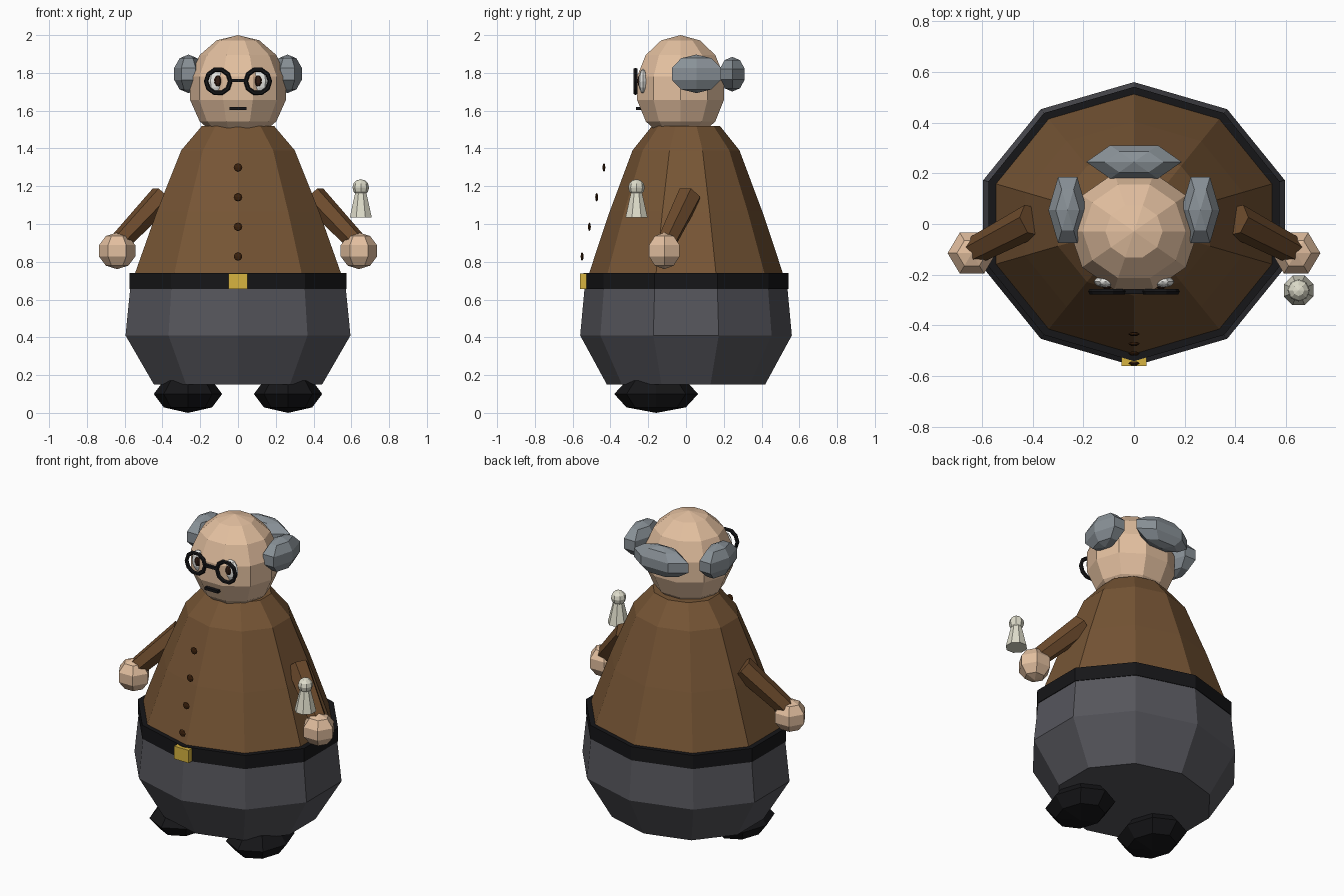
import bpy, bmesh
from math import sin, cos, pi
from mathutils import Vector, Matrix

if "Cube" in bpy.data.objects:
    bpy.data.objects.remove(bpy.data.objects["Cube"])


def material(name, r, g, b):
    m = bpy.data.materials.new(name)
    m.diffuse_color = [(c / 255) ** 2.2 for c in (r, g, b)] + [1]
    m.use_nodes = True
    m.node_tree.nodes["Principled BSDF"].inputs["Base Color"].default_value = m.diffuse_color
    return m


SKIN = material("skin", 226, 190, 158)
BROWN = material("brown_cloth", 118, 86, 56)
SLEEVE = material("sleeve_cloth", 108, 76, 48)
GREY = material("trouser_cloth", 86, 86, 92)
BLACK = material("black", 28, 28, 30)
GOLD = material("gold", 214, 178, 66)
HAIR = material("grey_hair", 136, 144, 150)
WHITE = material("white", 232, 232, 228)
PUPIL = material("pupil", 52, 34, 26)
IVORY = material("ivory", 222, 220, 202)
BUTTON = material("button", 62, 38, 20)


def finish(bm, name, mat, matrix):
    bmesh.ops.remove_doubles(bm, verts=bm.verts, dist=1e-5)
    bmesh.ops.recalc_face_normals(bm, faces=bm.faces)
    bm.transform(matrix)
    me = bpy.data.meshes.new(name)
    bm.to_mesh(me)
    bm.free()
    me.materials.append(mat)
    ob = bpy.data.objects.new(name, me)
    bpy.context.collection.objects.link(ob)
    return ob


def lathe(name, mat, profile, segs, loc=(0, 0, 0), scale=(1, 1, 1), phase=0.0, rot=None):
    """Revolve (radius, z) points about z with flat facets and closed ends."""
    bm = bmesh.new()
    rings = [[bm.verts.new((r * cos(phase + 2 * pi * i / segs), r * sin(phase + 2 * pi * i / segs), z))
              for i in range(segs)] for r, z in profile]
    for a, b in zip(rings, rings[1:]):
        for i in range(segs):
            j = (i + 1) % segs
            bm.faces.new((a[i], a[j], b[j], b[i]))
    for (r, z), ring in ((profile[0], rings[0]), (profile[-1], rings[-1])):
        if r > 0:
            bm.faces.new(ring)
    m = Matrix.Translation(loc) @ (rot or Matrix()) @ Matrix.Diagonal((*scale, 1))
    return finish(bm, name, mat, m)


def ball(name, mat, loc, radii, segs, rings):
    prof = [(0, -1)] + [(sin(pi * k / rings), -cos(pi * k / rings)) for k in range(1, rings)] + [(0, 1)]
    return lathe(name, mat, prof, segs, loc, radii)


def box(name, mat, loc, size):
    bm = bmesh.new()
    bmesh.ops.create_cube(bm, size=1)
    return finish(bm, name, mat, Matrix.Translation(loc) @ Matrix.Diagonal((*size, 1)))


# Body: ten-sided trousers, belt and jacket, slightly flattened front to back
FLAT = (1, 0.895, 1)
lathe("trousers", GREY, [(0.468, 0.15), (0.626, 0.41), (0.598, 0.68)], 10, scale=FLAT, phase=pi / 2)
lathe("belt", BLACK, [(0.605, 0.655), (0.605, 0.74)], 10, scale=FLAT, phase=pi / 2)
lathe("jacket", BROWN, [(0.59, 0.69), (0.573, 0.74), (0.452, 1.065), (0.316, 1.39), (0.2, 1.52)],
      10, scale=FLAT, phase=pi / 2)
box("buckle", GOLD, (0, -0.543, 0.697), (0.1, 0.034, 0.08))
for k in range(4):
    ball("button", BUTTON, (0, -0.55 + 0.0385 * k, 0.828 + 0.157 * k), (0.023, 0.009, 0.023), 6, 4)

# Head, mouth and back hair
ball("head", SKIN, (0, -0.029, 1.719), (0.26, 0.248, 0.281), 10, 7)
box("mouth", BLACK, (0, -0.252, 1.612), (0.09, 0.026, 0.017))
ball("back_hair", HAIR, (0, 0.245, 1.793), (0.198, 0.08, 0.092), 6, 5)
box("glasses_bridge", BLACK, (0, -0.267, 1.76), (0.085, 0.018, 0.016))

for s in (-1, 1):
    # Side hair, eyes and glasses
    ball("side_hair", HAIR, (0.262 * s, 0.055, 1.795), (0.08, 0.158, 0.102), 6, 5)
    ball("eye", WHITE, (0.112 * s, -0.228, 1.755), (0.048, 0.024, 0.066), 8, 6)
    ball("pupil", PUPIL, (0.107 * s, -0.246, 1.757), (0.023, 0.012, 0.03), 6, 5)
    bpy.ops.mesh.primitive_torus_add(major_segments=10, minor_segments=6, major_radius=0.064,
                                     minor_radius=0.012, location=(0.105 * s, -0.267, 1.755),
                                     rotation=(pi / 2, 0, 0))
    rim = bpy.context.object
    rim.name = "glasses_rim"
    rim.data.materials.append(BLACK)

    # Sleeve and hand
    a, b = Vector((0.4 * s, 0.015, 1.145)), Vector((0.63 * s, -0.105, 0.9))
    turn = (b - a).to_track_quat('Z', 'Y').to_matrix().to_4x4()
    lathe("sleeve", SLEEVE, [(0.068, 0), (0.055, (b - a).length)], 6, a, rot=turn)
    ball("hand", SKIN, (0.64 * s, -0.115, 0.858), (0.101, 0.098, 0.097), 6, 5)

    # Shoe
    ball("shoe", BLACK, (0.265 * s, -0.158, 0.1), (0.181, 0.222, 0.1), 8, 4)

# Game piece floating over the left hand
lathe("piece_base", IVORY, [(0.063, 1.035), (0.032, 1.165)], 8, (0.65, -0.262, 0), phase=pi / 8)
ball("piece_head", IVORY, (0.65, -0.262, 1.193), (0.044, 0.044, 0.044), 8, 6)
